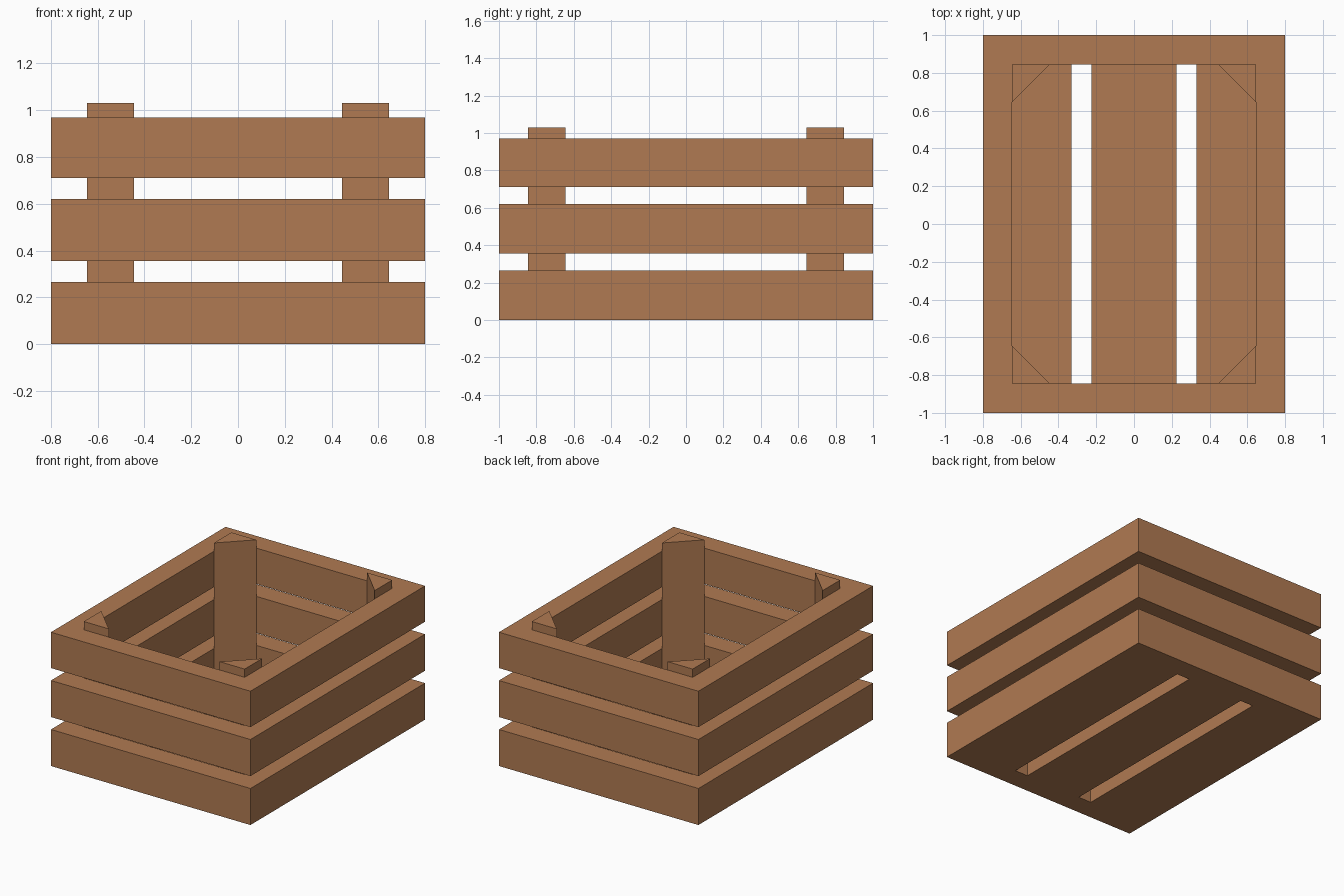
import bpy, bmesh

if "Cube" in bpy.data.objects:
    bpy.data.objects.remove(bpy.data.objects["Cube"])

wood = bpy.data.materials.new("warm brown wood")
wood.diffuse_color = (0.434, 0.195, 0.084, 1)
wood.use_nodes = True
wood.node_tree.nodes["Principled BSDF"].inputs["Base Color"].default_value = wood.diffuse_color

OX, OY = 0.8, 1.0          # outer half size
IX, IY = 0.645, 0.845      # inner half size
FLOOR = 0.1                # floor thickness


def finish(bm, name):
    bmesh.ops.remove_doubles(bm, verts=bm.verts[:], dist=1e-5)
    bmesh.ops.recalc_face_normals(bm, faces=bm.faces[:])
    me = bpy.data.meshes.new(name)
    bm.to_mesh(me)
    bm.free()
    me.materials.append(wood)
    ob = bpy.data.objects.new(name, me)
    bpy.context.collection.objects.link(ob)
    return ob


def cell_solid(name, xs, ys, zs, filled):
    """Skin of the grid cells for which filled(x, y, z) is true at the centre."""
    axes = (xs, ys, zs)
    count = [len(a) - 1 for a in axes]

    def full(c):
        if any(c[k] < 0 or c[k] >= count[k] for k in range(3)):
            return False
        return filled(*[(axes[k][c[k]] + axes[k][c[k] + 1]) / 2 for k in range(3)])

    bm = bmesh.new()
    for i in range(count[0]):
        for j in range(count[1]):
            for k in range(count[2]):
                c = [i, j, k]
                if not full(c):
                    continue
                for a in range(3):
                    for side in (0, 1):
                        n = c[:]
                        n[a] += 2 * side - 1
                        if full(n):
                            continue
                        u, v = (a + 1) % 3, (a + 2) % 3
                        quad = []
                        for du, dv in ((0, 0), (1, 0), (1, 1), (0, 1)):
                            p = [0, 0, 0]
                            p[a] = axes[a][c[a] + side]
                            p[u] = axes[u][c[u] + du]
                            p[v] = axes[v][c[v] + dv]
                            quad.append(bm.verts.new(p))
                        bm.faces.new(quad)
    return finish(bm, name)


def in_wall(x, y):
    return abs(x) > IX or abs(y) > IY


# Bottom ring with the three floor boards
cell_solid("base_with_floor_boards",
           [-OX, -IX, -0.33, -0.225, 0.225, 0.33, IX, OX],
           [-OY, -IY, IY, OY], [0, FLOOR, 0.265],
           lambda x, y, z: in_wall(x, y) or
           (z < FLOOR and not 0.225 < abs(x) < 0.33))

# Upper slat rings
for name, z0, z1 in (("middle_slat_ring", 0.355, 0.62), ("top_slat_ring", 0.71, 0.97)):
    cell_solid(name, [-OX, -IX, IX, OX], [-OY, -IY, IY, OY], [z0, z1],
               lambda x, y, z: in_wall(x, y))

# Triangular corner posts
for sx, xn in ((-1, "left"), (1, "right")):
    for sy, yn in ((-1, "front"), (1, "back")):
        bm = bmesh.new()
        tri = [bm.verts.new((sx * x, sy * y, FLOOR)) for x, y in
               ((IX, IY), (IX - 0.2, IY), (IX, IY - 0.2))]
        face = bm.faces.new(tri)
        ext = bmesh.ops.extrude_face_region(bm, geom=[face], use_keep_orig=True)
        top = [g for g in ext["geom"] if isinstance(g, bmesh.types.BMVert)]
        bmesh.ops.translate(bm, verts=top, vec=(0, 0, 1.03 - FLOOR))
        finish(bm, f"{yn}_{xn}_corner_post")
